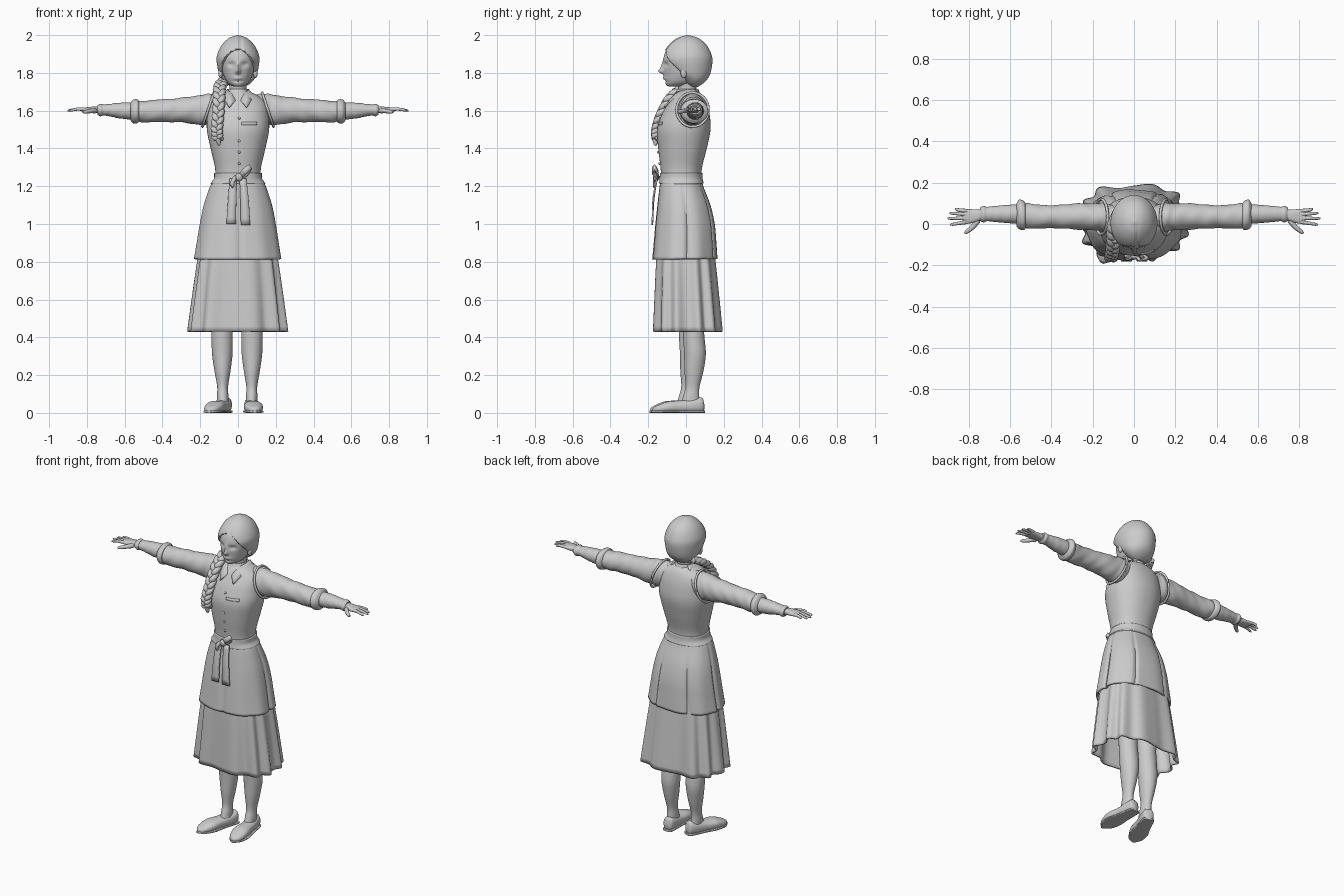
import bpy, bmesh
from math import sin, cos, pi, exp, copysign
from mathutils import Vector

cube = bpy.data.objects.get("Cube")
if cube:
    bpy.data.objects.remove(cube, do_unlink=True)

grey = bpy.data.materials.new("light grey")
grey.use_nodes = True
grey.diffuse_color = (.6, .6, .6, 1)
grey.node_tree.nodes["Principled BSDF"].inputs["Base Color"].default_value = (.6, .6, .6, 1)


def finish(name, bm, thickness=0):
    """Turn a bmesh into a smooth-shaded object, optionally thickened."""
    bmesh.ops.recalc_face_normals(bm, faces=bm.faces)
    mesh = bpy.data.meshes.new(name)
    bm.to_mesh(mesh)
    bm.free()
    mesh.shade_smooth()
    mesh.set_sharp_from_angle(angle=.8)
    mesh.materials.append(grey)
    ob = bpy.data.objects.new(name, mesh)
    bpy.context.collection.objects.link(ob)
    if thickness:
        mod = ob.modifiers.new("thickness", "SOLIDIFY")
        mod.thickness = thickness
        mod.offset = -1
    return ob


def resample(rows, steps):
    """Smooth curve through rows of numbers."""
    rows = [Vector(r) for r in rows]
    out = []
    for i in range(len(rows) - 1):
        p, q = rows[i], rows[i + 1]
        m = (q - rows[i - 1]) / 2 if i else q - p
        n = (rows[i + 2] - p) / 2 if i + 2 < len(rows) else q - p
        for k in range(steps):
            t = k / steps
            u = 1 - t
            out.append(p * (1 + 2 * t) * u * u + m * t * u * u
                       + q * t * t * (3 - 2 * t) - n * t * t * u)
    return out + [rows[-1]]


def sym(*rows):
    """Rings from (position, half width, low, high)."""
    return [(t, -w, w, lo, hi) for t, w, lo, hi in rows]


def loft(name, rings, axis="z", power=2, shape=None, move=None,
         segs=64, steps=6, caps=True, thickness=0):
    """Skin elliptical rings (position, a0, a1, b0, b1) along an axis."""
    bm = bmesh.new()
    loops = []
    rows = resample(rings, steps)
    for i, (t, a0, a1, b0, b1) in enumerate(rows):
        loop = []
        for k in range(segs):
            th = 2 * pi * k / segs
            f = shape(th, i / (len(rows) - 1)) if shape else 1
            c, s = [copysign(abs(v) ** (2 / power), v) * f for v in (cos(th), sin(th))]
            a, b = (a0 + a1 + (a1 - a0) * c) / 2, (b0 + b1 + (b1 - b0) * s) / 2
            p = Vector({"z": (a, b, t), "x": (t, a, b), "y": (a, t, b)}[axis])
            loop.append(bm.verts.new(move(p) if move else p))
        loops.append(loop)
    for lo, hi in zip(loops, loops[1:]):
        for k in range(segs):
            n = (k + 1) % segs
            bm.faces.new((lo[k], lo[n], hi[n], hi[k]))
    if caps:
        bm.faces.new(loops[0])
        bm.faces.new(loops[-1])
    return finish(name, bm, thickness)


def tube(name, points, radius, tip=.6):
    """Round tapering tube with a blunt end, following a path."""
    bm = bmesh.new()
    path = resample(points, 4)
    loops = []
    for i, p in enumerate(path):
        d = path[min(i + 1, len(path) - 1)] - path[max(i - 1, 0)]
        turn = d.to_track_quat("Z", "Y")
        r = radius * (1 + (tip - 1) * i / (len(path) - 1))
        r *= .6 if i in (0, len(path) - 1) else 1
        loops.append([bm.verts.new(p + turn @ Vector((r * cos(k * pi / 5), r * sin(k * pi / 5), 0)))
                      for k in range(10)])
    for lo, hi in zip(loops, loops[1:]):
        for k in range(10):
            n = (k + 1) % 10
            bm.faces.new((lo[k], lo[n], hi[n], hi[k]))
    bm.faces.new(loops[0])
    bm.faces.new(loops[-1])
    return finish(name, bm)


def ribbon(name, left, right, thickness=.008):
    """Cloth strip between two edge paths."""
    bm = bmesh.new()
    edges = [[bm.verts.new(p) for p in resample(e, 4)] for e in (left, right)]
    for i in range(len(edges[0]) - 1):
        bm.faces.new((edges[0][i], edges[0][i + 1], edges[1][i + 1], edges[1][i]))
    return finish(name, bm, thickness)


def ball(name, centre, size):
    bm = bmesh.new()
    bmesh.ops.create_uvsphere(bm, u_segments=20, v_segments=12, radius=1)
    bmesh.ops.scale(bm, vec=size, verts=bm.verts)
    bmesh.ops.translate(bm, vec=centre, verts=bm.verts)
    return finish(name, bm)


def bump(x, z, cx, cz, wx, wz):
    return exp(-((x - cx) / wx) ** 2 - ((z - cz) / wz) ** 2)


# Head with nose, brow, lips and eye sockets
def face(p):
    if p.y < 0:
        x, z = abs(p.x), p.z
        p.y += (.013 * bump(x, z, .036, 1.845, .02, .014)
                - .026 * bump(x, z, 0, 1.808, .013, .014)
                - .012 * bump(x, z, 0, 1.83, .01, .022)
                - .008 * bump(x, z, 0, 1.772, .022, .01)
                + .005 * bump(x, z, 0, 1.757, .03, .006))
    return p


loft("head", sym((1.728, .02, -.09, -.01), (1.735, .04, -.104, .02), (1.76, .064, -.112, .06),
                 (1.81, .083, -.117, .09), (1.86, .09, -.122, .1), (1.92, .085, -.105, .09),
                 (1.965, .05, -.06, .06)), move=face, steps=8, segs=96)
loft("neck", sym((1.62, .06, -.05, .07), (1.7, .045, -.04, .055), (1.77, .046, -.05, .06)))


# Hair cap, tucked under the face and parted on top
def hairline(p):
    inside = (p.x / .088) ** 2 + ((p.z - 1.79) / .125) ** 2
    if p.y < 0:
        tuck = min(1, max(0, (1.12 - inside) * 5)) * min(1, -p.y / .05)
        p.y += .035 * tuck
        p.x *= 1 - .18 * tuck
    p.y += .006 * exp(-((p.x - .015) / .008) ** 2) * (p.y < 0)
    return p


loft("hair", sym((1.725, .03, .02, .06), (1.74, .06, .0, .085), (1.765, .085, -.03, .112),
                 (1.8, .102, -.085, .13), (1.86, .113, -.125, .14), (1.9, .109, -.122, .134),
                 (1.95, .084, -.09, .107), (1.985, .046, -.045, .063), (2, .004, .005, .013)),
     move=hairline, segs=96)
for s, side in ((1, "left"), (-1, "right")):
    ball(side + "_ear", (s * .092, -.012, 1.8), (.012, .017, .028))

# Braid of three woven strands over the right shoulder
braid = resample([(-.07, .05, 1.76), (-.095, -.01, 1.73), (-.1, -.085, 1.67), (-.105, -.135, 1.58),
                  (-.112, -.16, 1.5), (-.108, -.16, 1.45)], 8)
for j in range(3):
    strand = []
    for i, p in enumerate(braid):
        ph = i * .62 + j * 2 * pi / 3
        strand.append(p + Vector((.018 * sin(ph), .01 * sin(2 * ph), 0)))
    tube("braid_strand", strand, .019, .75)
tube("braid_tail", [(-.108, -.16, 1.46), (-.104, -.163, 1.44), (-.1, -.16, 1.415)], .02, .4)

# Bodice and collar
loft("bodice", sym((1.23, .12, -.13, .08), (1.3, .122, -.135, .085), (1.4, .145, -.147, .11),
                   (1.5, .165, -.153, .13), (1.58, .162, -.128, .125), (1.64, .15, -.095, .11),
                   (1.68, .105, -.068, .09), (1.705, .05, -.045, .06)), power=2.2)
loft("collar_band", sym((1.66, .07, -.07, .085), (1.69, .06, -.058, .075), (1.715, .052, -.045, .065)),
     caps=False, thickness=.008)
for s, side in ((1, "left"), (-1, "right")):
    ribbon(side + "_collar_flap",
           [(s * .05, .05, 1.715), (s * .057, 0, 1.712), (s * .036, -.055, 1.695), (s * .012, -.085, 1.655)],
           [(s * .08, .065, 1.675), (s * .088, -.01, 1.675), (s * .07, -.08, 1.655), (s * .046, -.118, 1.62)])
    # Armhole edging
    tube(side + "_armhole", [(s * (.158 - .03 * sin(k * pi / 8)), .035 + .085 * cos(k * pi / 8),
                              1.605 + .09 * sin(k * pi / 8)) for k in range(17)], .007, 1)
for i in range(5):
    z = 1.56 - i * .06
    ball("button", (.006, -.137 - .013 * sin((1.56 - z) * 12), z), (.007, .006, .007))
ribbon("chest_pocket_welt", [(.02, -.148, 1.54), (.06, -.143, 1.54), (.1, -.128, 1.54)],
       [(.02, -.152, 1.525), (.06, -.148, 1.525), (.1, -.133, 1.525)], .006)


# Tunic skirt with narrow slits, over a pleated longer skirt
def slits(th, s):
    deep = sum(exp(-((th - a) / .05) ** 2) for a in (.05, 1.1, 2.05, 3.1, 4.75))
    return 1 - .05 * min(1, s * 2) * deep - .012 * s * (1 + cos(9 * th))


def pleats(th, s):
    return 1 - (.02 + .035 * s) * (1 + cos(11 * th + 1.5 * sin(2 * th))) - .02 * s * (1 + sin(5 * th)) / 2


def front_hem(p):
    if p.z < .95 and p.y < 0:
        p.z += .1 * p.y * (.95 - p.z)
    return p


loft("tunic_skirt", sym((1.25, .12, -.132, .08), (1.2, .148, -.14, .092), (1.1, .182, -.152, .13),
                        (1, .203, -.163, .153), (.9, .22, -.172, .162), (.815, .235, -.18, .168)),
     power=2.3, shape=slits, move=front_hem, segs=160, caps=False, thickness=.012)
loft("long_skirt", sym((1.1, .15, -.12, .1), (.95, .19, -.145, .14), (.8, .218, -.16, .16),
                       (.6, .248, -.17, .182), (.43, .272, -.178, .2)),
     power=2.7, shape=pleats, segs=160, caps=False, thickness=.01)

# Belt with a tied bow
loft("belt", sym((1.215, .146, -.142, .094), (1.24, .128, -.14, .088), (1.27, .126, -.138, .086)),
     power=2.2, caps=False, thickness=.012)
ball("belt_knot", (.005, -.157, 1.248), (.02, .016, .022))
ribbon("bow_loop", [(0, -.15, 1.255), (.025, -.18, 1.29), (.06, -.165, 1.315), (.04, -.145, 1.28), (.005, -.15, 1.25)],
       [(.01, -.15, 1.235), (.045, -.18, 1.265), (.075, -.165, 1.292), (.05, -.145, 1.255), (.01, -.15, 1.23)])
ribbon("bow_short_loop", [(0, -.155, 1.26), (-.025, -.175, 1.25), (-.045, -.17, 1.21), (-.02, -.155, 1.235)],
       [(0, -.155, 1.235), (-.015, -.175, 1.225), (-.03, -.17, 1.19), (-.01, -.155, 1.22)])
for x, lean, low in ((-.025, -.012, 1.0), (.028, .012, .995)):
    ribbon("belt_tie", [(x - .02, -.158, 1.24), (x - .022 + lean / 2, -.175, 1.13), (x - .025 + lean, -.182, low)],
           [(x + .016, -.158, 1.24), (x + .022 + lean / 2, -.178, 1.13), (x + .025 + lean, -.182, low)])


# Arms: sleeves with soft folds, rolled cuffs, hands
def folds(th, s):
    return 1 + .035 * sin(38 * s + 2 * sin(th)) * sin(th * 2 + 9 * s)


for s, side in ((1, "left"), (-1, "right")):
    def arm(part, rings, **kw):
        loft(side + part, [(s * r[0], *r[1:]) for r in rings], axis="x", segs=40, **kw)

    arm("_sleeve", [(.09, -.02, .085, 1.56, 1.685), (.14, -.035, .1, 1.525, 1.69), (.2, -.03, .1, 1.525, 1.682),
                    (.3, -.025, .098, 1.538, 1.668), (.4, -.02, .09, 1.54, 1.66), (.5, -.022, .098, 1.538, 1.652),
                    (.56, -.01, .1, 1.55, 1.648)], shape=folds, steps=10)
    arm("_rolled_cuff", [(.525, -.022, .1, 1.54, 1.652), (.535, -.03, .112, 1.533, 1.66),
                         (.555, -.026, .118, 1.533, 1.658), (.57, -.01, .1, 1.55, 1.64)])
    arm("_forearm", [(.53, .0, .095, 1.55, 1.645), (.62, .005, .092, 1.558, 1.642),
                     (.69, .012, .085, 1.572, 1.635), (.735, .015, .082, 1.575, 1.63)], shape=folds)
    arm("_wrist_cuff", [(.715, .012, .083, 1.574, 1.633), (.73, .008, .088, 1.57, 1.636),
                        (.745, .015, .08, 1.58, 1.628)])
    arm("_palm", [(.72, .025, .07, 1.587, 1.622), (.76, .012, .07, 1.588, 1.622),
                  (.8, .002, .072, 1.592, 1.618), (.83, .006, .068, 1.597, 1.614)], power=2.5)
    for y, tip_y, tip_x in ((.062, .074, .865), (.046, .053, .893), (.028, .027, .903), (.011, -.004, .89)):
        tube(side + "_finger", [(s * .8, y, 1.607), (s * .85, (y + tip_y) / 2, 1.608), (s * tip_x, tip_y, 1.6)], .0105)
    tube(side + "_thumb", [(s * .75, .025, 1.6), (s * .782, -.015, 1.598), (s * .82, -.045, 1.592)], .015)

# Legs and flat shoes, right foot turned outward
for side, x, y, hip, turn in (("left", .072, .03, .075, .08), ("right", -.08, .008, -.085, -.36)):
    rows = ((.04, .03, -.06, .045), (.09, .03, -.045, .04), (.14, .029, -.033, .042), (.22, .042, -.038, .062),
            (.31, .054, -.04, .075), (.4, .056, -.045, .068), (.5, .056, -.05, .06), (.7, .07, -.065, .065),
            (1, .08, -.08, .08))
    loft(side + "_leg", [(z, x + (hip - x) * min(1, z * 2) - w, x + (hip - x) * min(1, z * 2) + w, y + a, y + b)
                         for z, w, a, b in rows], segs=32)
    shoe = loft(side + "_shoe", sym((.066, .015, .015, .05), (.055, .03, .004, .08), (.02, .038, 0, .078),
                                    (-.05, .042, 0, .066), (-.12, .05, 0, .062), (-.175, .04, 0, .043),
                                    (-.2, .022, .003, .03), (-.208, .006, .008, .02)),
                axis="y", power=2.4, segs=40)
    sole = loft(side + "_sole", sym((.07, .015, 0, .012), (.055, .034, 0, .014), (-.04, .043, 0, .014),
                                    (-.12, .054, 0, .014), (-.18, .041, 0, .014), (-.212, .008, 0, .012)),
                axis="y", power=4, segs=40)
    for ob in (shoe, sole):
        ob.location = (x, y, 0)
        ob.rotation_euler.z = turn
